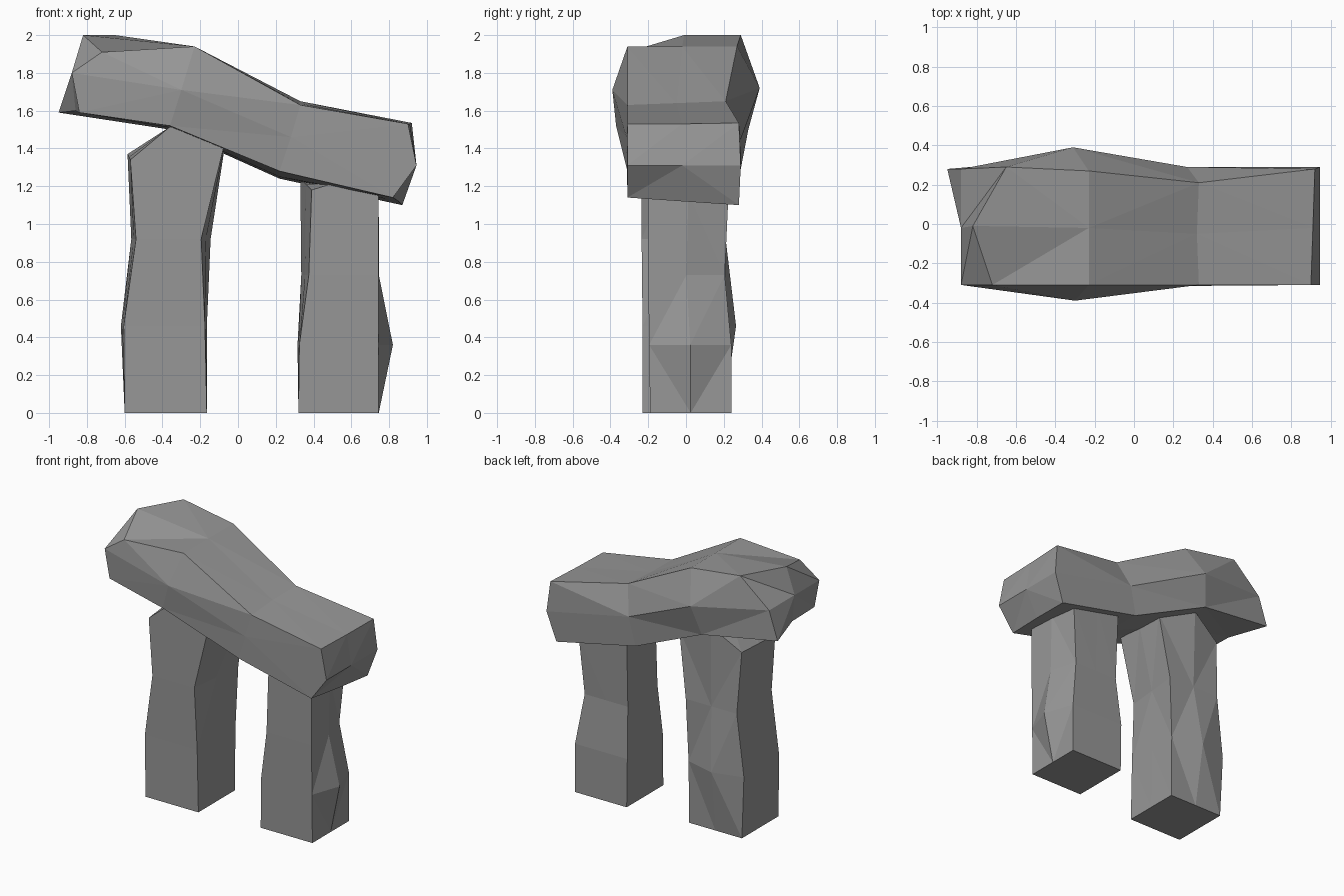
import bpy, bmesh
from mathutils import Vector

if "Cube" in bpy.data.objects:
    bpy.data.objects.remove(bpy.data.objects["Cube"])

stone = bpy.data.materials.new("grey stone")
stone.diffuse_color = (0.31, 0.31, 0.31, 1)
stone.use_nodes = True
stone.node_tree.nodes["Principled BSDF"].inputs["Base Color"].default_value = stone.diffuse_color


def loft(name, rings, cap_centres):
    """Skin 8-point rings and close both ends with a fan round a centre."""
    bm = bmesh.new()
    vr = [[bm.verts.new(p) for p in ring] for ring in rings]
    for a, b in zip(vr, vr[1:]):
        for i in range(8):
            j = (i + 1) % 8
            bm.faces.new((a[i], a[j], b[j], b[i]))
    for ring, c in zip((vr[0], vr[-1]), cap_centres):
        cv = bm.verts.new(c)
        for i in (1, 3, 5):
            bm.faces.new((cv, ring[i], ring[i + 1]))
            bm.faces.new((cv, ring[i + 1], ring[i + 2]))
        bm.faces.new((cv, ring[7], ring[1]))
        bm.faces.new((ring[7], ring[0], ring[1]))
    bmesh.ops.triangulate(bm, faces=bm.faces[:])
    bmesh.ops.recalc_face_normals(bm, faces=bm.faces[:])
    me = bpy.data.meshes.new(name)
    bm.to_mesh(me)
    bm.free()
    me.materials.append(stone)
    ob = bpy.data.objects.new(name, me)
    bpy.context.collection.objects.link(ob)
    return ob


# Lintel: stations along x, each going round the section
# (top front, top centre, top back, mid back, low back, low centre, low front, mid front)
lintel = [
    [(-.72, -.31, 1.91), (-.82, -.01, 2.0), (-.65, .29, 2.0), (-.88, .28, 1.80),
     (-.95, .28, 1.59), (-.86, -.02, 1.60), (-.84, -.31, 1.59), (-.88, -.31, 1.80)],
    [(-.23, -.31, 1.94), (-.23, -.02, 1.94), (-.23, .27, 1.94), (-.31, .39, 1.72),
     (-.36, .33, 1.50), (-.36, -.02, 1.51), (-.36, -.37, 1.52), (-.30, -.39, 1.71)],
    [(.33, -.31, 1.63), (.32, -.05, 1.64), (.33, .21, 1.65), (.27, .29, 1.45),
     (.22, .28, 1.24), (.22, -.02, 1.25), (.22, -.31, 1.28), (.28, -.315, 1.46)],
    [(.90, -.31, 1.53), (.91, -.02, 1.53), (.92, .28, 1.535), (.945, .29, 1.31),
     (.87, .28, 1.10), (.85, -.02, 1.12), (.82, -.31, 1.14), (.945, -.31, 1.31)],
]
loft("lintel", lintel, [(-.88, -.02, 1.80), (.945, -.02, 1.31)])


def pillar(name, levels, tops, crown):
    """levels: z, front-left x, front-right x, back-left x, back-right x, front y, back y,
    right-side bulge, back bulge. tops: heights of the four top corners;
    crown: (x, z) of the raised ridge."""
    rings = []
    for k, (z, fl, fr, bl, br, yf, yb, bulge_x, bulge_y) in enumerate(levels):
        last = k == len(levels) - 1
        zs = tops if last else (z,) * 4
        c = [Vector((fl, yf, zs[0])), Vector((fr, yf, zs[1])),
             Vector((br, yb, zs[2])), Vector((bl, yb, zs[3]))]
        ring = []
        for i in range(4):
            ring += [c[i], (c[i] + c[(i + 1) % 4]) / 2]
        ring[3].x += bulge_x
        ring[5].y += bulge_y
        if last:
            for i in (1, 5):
                ring[i].x, ring[i].z = crown
        rings.append(ring)
    loft(name, rings, [sum(rings[0], Vector()) / 8, (crown[0], 0, crown[1])])


# Tall left standing stone
pillar("left_pillar", [
    (0, -.60, -.165, -.60, -.165, -.23, .20, 0, 0),
    (.46, -.605, -.175, -.62, -.165, -.23, .205, 0, .06),
    (.92, -.54, -.195, -.565, -.145, -.235, .21, 0, 0),
    (1.36, -.57, -.075, -.585, -.07, -.235, .18, 0, .04),
], (1.34, 1.41, 1.41, 1.37), (-.36, 1.515))

# Shorter right standing stone
pillar("right_pillar", [
    (0, .32, .745, .32, .745, -.19, .24, 0, 0),
    (.36, .325, .745, .315, .745, -.195, .24, .075, 0),
    (.73, .375, .745, .335, .69, -.20, .205, .028, 0),
    (1.2, .39, .745, .33, .725, -.20, .225, .01, 0),
], (1.18, 1.17, 1.16, 1.24), (.52, 1.22))
